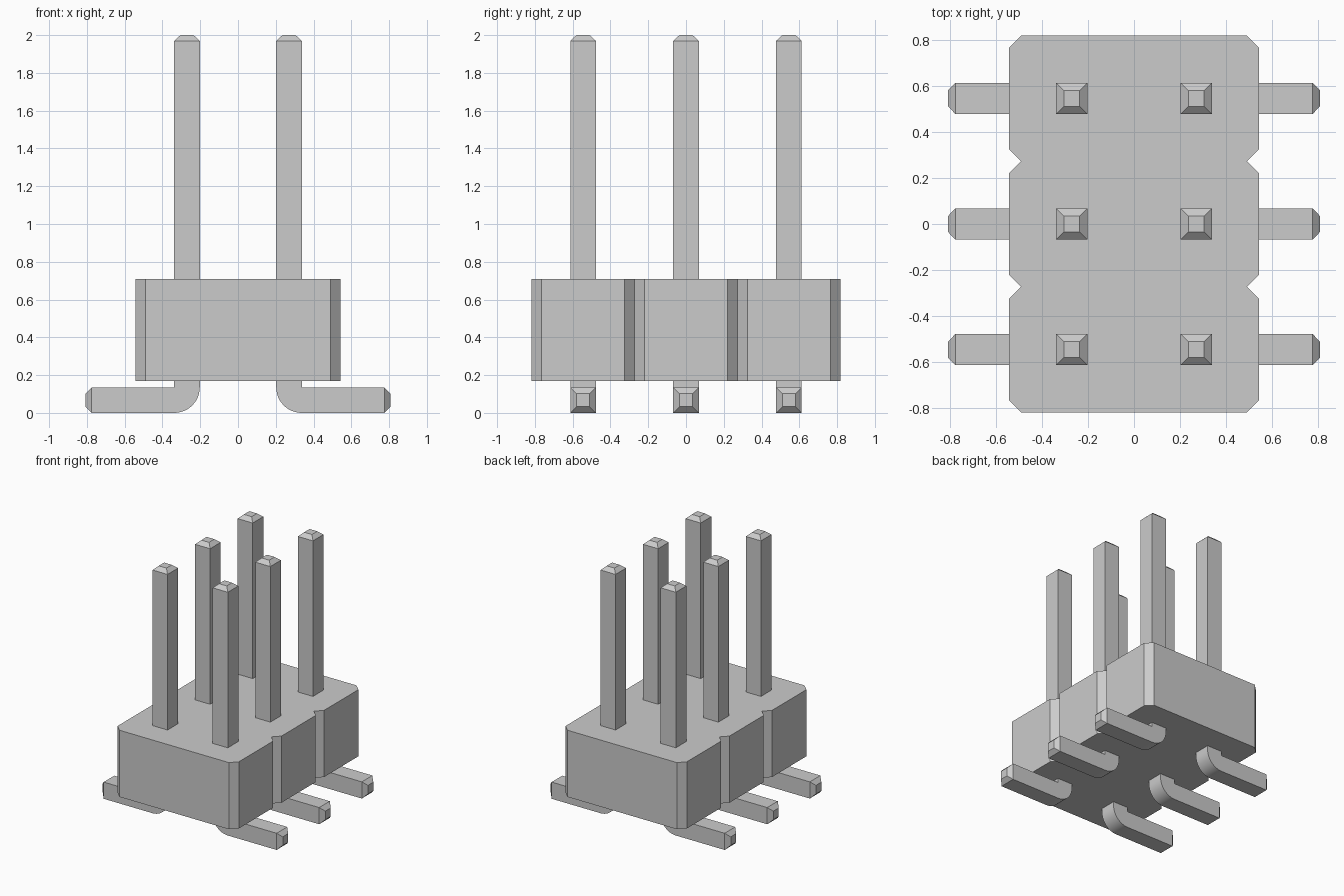
import bpy, bmesh, math

cube = bpy.data.objects.get("Cube")
if cube:
    bpy.data.objects.remove(cube, do_unlink=True)

grey = bpy.data.materials.new("plain_grey")
grey.use_nodes = True
colour = (0.6, 0.6, 0.6, 1)
grey.diffuse_color = colour
grey.node_tree.nodes["Principled BSDF"].inputs["Base Color"].default_value = colour

PITCH = 0.545        # spacing of pin rows along y
HALF = 0.0675        # half the pin thickness
THICK = 2 * HALF
PIN_X = 0.27


def loft(name, rings):
    """Skin a closed solid through rings of equal length."""
    bm = bmesh.new()
    loops = [[bm.verts.new(p) for p in ring] for ring in rings]
    n = len(loops[0])
    for a, b in zip(loops, loops[1:]):
        for i in range(n):
            j = (i + 1) % n
            bm.faces.new((a[i], a[j], b[j], b[i]))
    bm.faces.new(loops[0])
    bm.faces.new(loops[-1])
    bmesh.ops.remove_doubles(bm, verts=bm.verts, dist=0.0001)
    bmesh.ops.recalc_face_normals(bm, faces=bm.faces)
    mesh = bpy.data.meshes.new(name)
    bm.to_mesh(mesh)
    bm.free()
    mesh.materials.append(grey)
    obj = bpy.data.objects.new(name, mesh)
    bpy.context.collection.objects.link(obj)
    return obj


# Housing: chamfered block with a V notch between rows on both sides
HX, HY, CUT = 0.543, 0.818, 0.053
side = [(HX - CUT, -HY), (HX, -HY + CUT)]
for y in (-PITCH / 2, PITCH / 2):
    side += [(HX, y - CUT), (HX - CUT, y), (HX, y + CUT)]
side += [(HX, HY - CUT), (HX - CUT, HY)]
outline = side + [(-x, -y) for x, y in side]
loft("housing", [[(x, y, z) for x, y in outline] for z in (0.17, 0.71)])


def make_pin(name, sign, y0):
    """Square pin, bent outward into a foot, with tapered ends."""
    inner, outer = PIN_X - HALF, PIN_X + HALF
    tip = 0.033
    # Each station: bend-side point, opposite point, half width in y
    stations = [((inner + tip, 2), (outer - tip, 2), HALF - tip),
                ((inner, 1.97), (outer, 1.97), HALF)]
    steps = 12
    for i in range(steps + 1):
        a = math.pi / 2 * i / steps
        bend = (outer - THICK * math.cos(a), THICK - THICK * math.sin(a))
        stations.append((bend, (outer, THICK), HALF))
    stations += [((0.775, 0), (0.775, THICK), HALF),
                 ((0.807, tip), (0.807, THICK - tip), HALF - tip)]
    rings = [[(sign * p[0], y0 - w, p[1]), (sign * q[0], y0 - w, q[1]),
              (sign * q[0], y0 + w, q[1]), (sign * p[0], y0 + w, p[1])]
             for p, q, w in stations]
    pin = loft(name, rings)
    bpy.ops.object.select_all(action='DESELECT')
    pin.select_set(True)
    bpy.context.view_layer.objects.active = pin
    bpy.ops.object.shade_smooth_by_angle(angle=math.radians(25))


# Pins: three rows on each side
for row, label in zip((-1, 0, 1), ("front", "middle", "back")):
    for sign, hand in ((-1, "right"), (1, "left")):
        make_pin(f"{label}_{hand}_pin", sign, row * PITCH)
